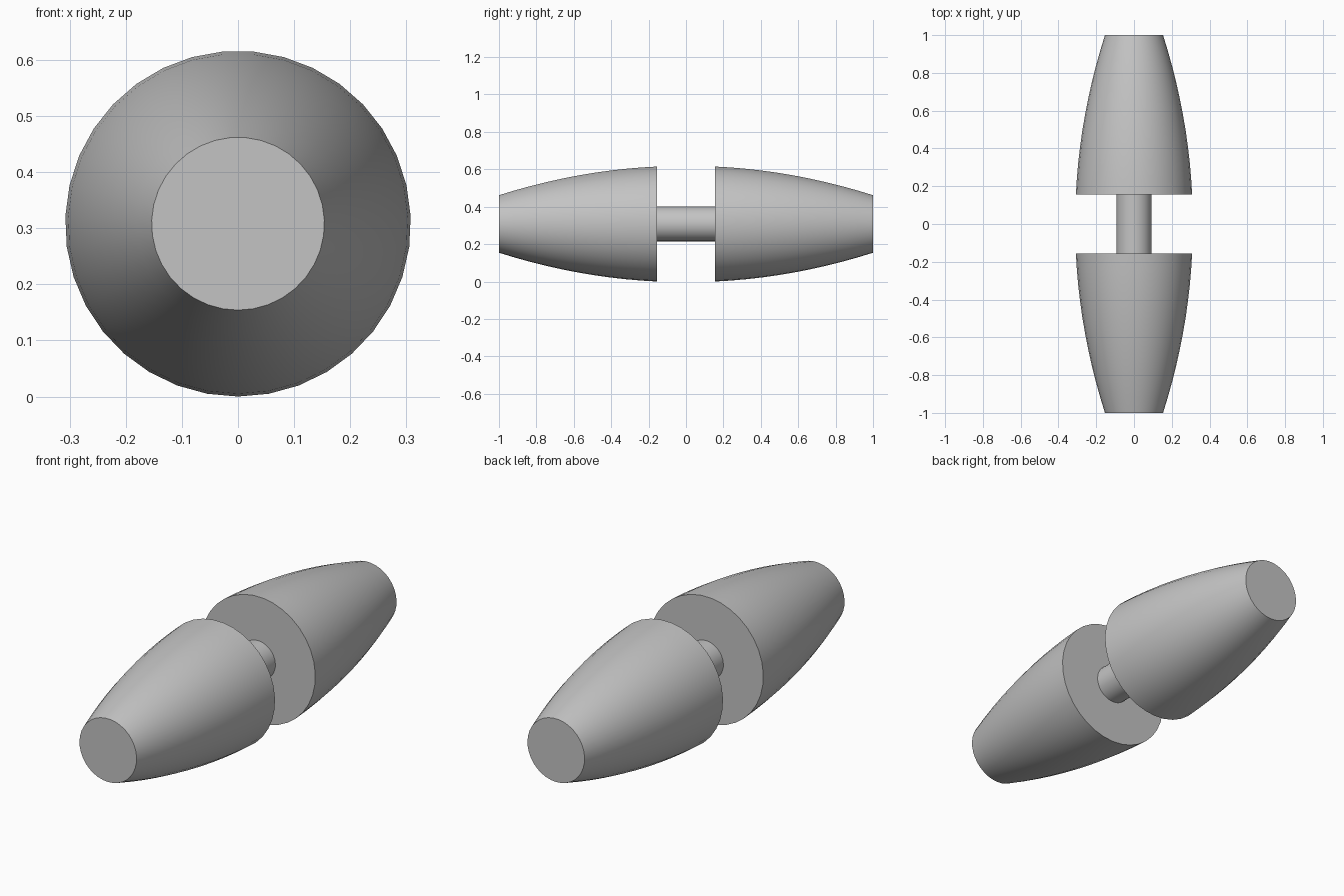
import bpy, bmesh, math

SIDES = 35
RINGS = 10
CENTRE_Z = 0.308
INNER_Y, OUTER_Y = 0.155, 1.0
WIDE_R, ROD_R = 0.308, 0.093

cube = bpy.data.objects.get("Cube")
if cube:
    bpy.data.objects.remove(cube, do_unlink=True)

# Single plain material
grey = bpy.data.materials.new("light_grey")
grey.use_nodes = True
colour = (0.55, 0.55, 0.55, 1)
grey.diffuse_color = colour
grey.node_tree.nodes["Principled BSDF"].inputs["Base Color"].default_value = colour


def turned_part(name, profile):
    """Closed solid turned about the y axis from (y, radius) pairs."""
    bm = bmesh.new()
    rings = []
    for y, r in profile:
        ring = []
        for i in range(SIDES):
            a = 2 * math.pi * i / SIDES
            ring.append(bm.verts.new((r * math.sin(a), y, CENTRE_Z - r * math.cos(a))))
        rings.append(ring)
    for a, b in zip(rings, rings[1:]):
        for i in range(SIDES):
            j = (i + 1) % SIDES
            bm.faces.new((a[i], a[j], b[j], b[i]))
    bm.faces.new(rings[0])
    bm.faces.new(rings[-1])
    bmesh.ops.recalc_face_normals(bm, faces=bm.faces)
    mesh = bpy.data.meshes.new(name)
    bm.to_mesh(mesh)
    bm.free()
    mesh.materials.append(grey)
    obj = bpy.data.objects.new(name, mesh)
    bpy.context.collection.objects.link(obj)
    bpy.ops.object.select_all(action="DESELECT")
    obj.select_set(True)
    bpy.context.view_layer.objects.active = obj
    bpy.ops.object.shade_smooth_by_angle(angle=math.radians(30))
    return obj


# Bulging tapered ends, mirrored front to back
taper = []
for k in range(RINGS + 1):
    t = k / RINGS
    taper.append((INNER_Y + (OUTER_Y - INNER_Y) * t, WIDE_R - 0.039 * t - 0.115 * t * t))
for name, side in (("front_tapered_end", -1), ("back_tapered_end", 1)):
    turned_part(name, [(side * y, r) for y, r in taper])

# Thin connecting rod
turned_part("connecting_rod", [(-INNER_Y, ROD_R), (INNER_Y, ROD_R)])
